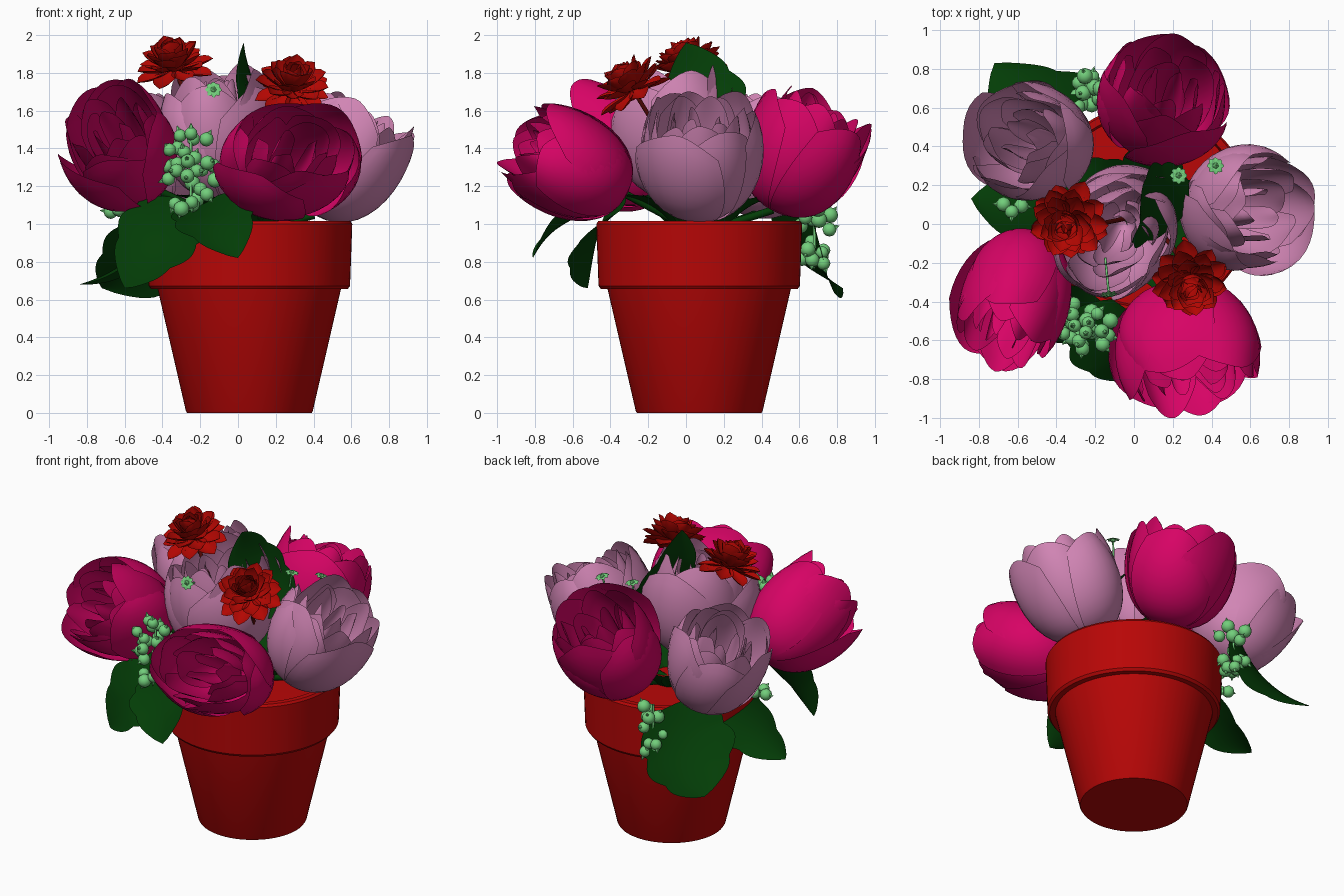
import bpy, bmesh, math, random
from mathutils import Vector, Matrix

random.seed(7)
if "Cube" in bpy.data.objects:
    bpy.data.objects.remove(bpy.data.objects["Cube"])


def material(name, rgb):
    m = bpy.data.materials.new(name)
    m.use_nodes = True
    m.diffuse_color = (*rgb, 1)
    m.node_tree.nodes["Principled BSDF"].inputs["Base Color"].default_value = (*rgb, 1)
    return m


TERRACOTTA = material("pot red", (0.48, 0.002, 0.002))
SCARLET = material("scarlet petal", (0.45, 0.002, 0.0005))
MAGENTA = material("magenta petal", (0.68, 0.001, 0.13))
MAUVE = material("mauve petal", (0.64, 0.235, 0.46))
LEAF = material("leaf green", (0.001, 0.046, 0.002))
BERRY = material("berry green", (0.17, 0.62, 0.2))
STEM = material("dark stem", (0.1, 0.003, 0.002))


def finish(bm, name, mat, angle=40):
    me = bpy.data.meshes.new(name)
    bm.to_mesh(me)
    bm.free()
    ob = bpy.data.objects.new(name, me)
    bpy.context.collection.objects.link(ob)
    me.materials.append(mat)
    bpy.ops.object.select_all(action='DESELECT')
    ob.select_set(True)
    bpy.context.view_layer.objects.active = ob
    bpy.ops.object.shade_smooth_by_angle(angle=math.radians(angle))
    return ob


def sheet(bm, func, nu, nv, mat):
    """Grid surface from func(u in -1..1, v in 0..1)."""
    rows = [[bm.verts.new(mat @ Vector(func(2 * i / nu - 1, j / nv)))
             for i in range(nu + 1)] for j in range(nv + 1)]
    for a, b in zip(rows, rows[1:]):
        for i in range(nu):
            bm.faces.new((a[i], a[i + 1], b[i + 1], b[i]))


def aim(pos, axis):
    q = Vector(axis).to_track_quat('Z', 'Y')
    return Matrix.Translation(pos) @ q.to_matrix().to_4x4()


# Pot, lathed in one piece with rim and filled top
def pot():
    bm = bmesh.new()
    profile = [(0, 0), (.33, 0), (.336, .01), (.485, .655), (.52, .655), (.533, .672),
               (.545, 1.0), (.535, 1.015), (.5, 1.015), (.49, .97), (0, .98)]
    vs = [bm.verts.new((r, 0, z)) for r, z in profile]
    edges = [bm.edges.new(p) for p in zip(vs, vs[1:])]
    bmesh.ops.spin(bm, geom=vs + edges, axis=(0, 0, 1), cent=(0, 0, 0),
                   angle=math.tau, steps=72)
    bmesh.ops.remove_doubles(bm, verts=bm.verts, dist=1e-4)
    bmesh.ops.recalc_face_normals(bm, faces=bm.faces)
    finish(bm, "flower_pot", TERRACOTTA, 30).location = (.06, .07, 0)


# Cupped bloom of nested rings of wide petals; rx and ry are the cup's half widths
def bloom(name, center, axis, mat, rx, ry, length):
    axis = Vector(axis).normalized()
    base = Vector(center) - axis * length * 0.5
    m = aim(base, axis)
    bm = bmesh.new()
    rings = [(1.0, .94, 3, 1.0), (.94, 1.0, 3, .98), (.8, 1.0, 4, .8),
             (.64, .99, 4, .8), (.48, .97, 3, .9), (.3, .94, 3, .85)]
    for k, (rs, hs, count, half) in enumerate(rings):
        for i in range(count):
            a0 = math.tau * i / count + k * 0.8 + random.uniform(-.2, .2)
            flare = random.uniform(-.12, .05)
            tall = hs * random.uniform(.92, 1.02)
            phase = random.uniform(0, 6)
            skew = random.uniform(-.07, .07)
            size = rs * random.uniform(.95, 1.02)

            def petal(u, v):
                t = 2.05 * v * (1 - .17 * abs(u) ** 1.7 + skew * u * v)
                r = size * (math.sin(t) ** .85 * (1 - .05 * u * v) + flare * v ** 3)
                r += .035 * math.sin(3.5 * u + phase) * v * v
                a = a0 + u * half * (1 - .22 * v ** 3)
                z = length * tall * (1 - math.cos(t)) / 1.46
                return rx * r * math.cos(a), ry * r * math.sin(a), z
            sheet(bm, petal, 12, 12, m)
    finish(bm, name, mat, 60)
    return base


# Flat blade along local x, used for leaves, small petals and sepals
def blade(bm, m, length, width, arch, cup, lobes=0, nu=4, nv=8):
    def f(u, v):
        w = max(0, math.sin(math.pi * (.1 + .9 * v) ** (.9 if lobes else 1.6))) ** .7
        w *= 1 + (.14 * abs(math.sin(lobes * math.pi * v)) if lobes else 0)
        return (length * v, width / 2 * u * w,
                arch * length * 4 * v * (1 - v) + cup * width * u * u * w)
    sheet(bm, f, nu, nv, m)


def leaf(name, base, tip, side, width, arch=.12):
    base, tip = Vector(base), Vector(tip)
    x = (tip - base).normalized()
    z = x.cross(Vector(side)).normalized()
    y = z.cross(x)
    m = Matrix.Translation(base) @ Matrix((x, y, z)).transposed().to_4x4()
    bm = bmesh.new()
    blade(bm, m, (tip - base).length, width, arch, .1, 3, 8, 24)
    finish(bm, name, LEAF, 60)


# Small many-petalled flower
def rosette(name, pos, axis):
    m = aim(pos, axis)
    bm = bmesh.new()
    layers = [(-12, 8, .2), (14, 9, .2), (36, 8, .19), (54, 7, .18), (70, 6, .17), (83, 4, .16)]
    for k, (elev, count, length) in enumerate(layers):
        for i in range(count):
            spin = Matrix.Rotation(math.tau * (i + k * .5) / count, 4, 'Z')
            tilt = Matrix.Rotation(-math.radians(elev + random.uniform(-8, 8)), 4, 'Y')
            blade(bm, m @ spin @ Matrix.Translation((.012, 0, 0)) @ tilt,
                  length * random.uniform(.9, 1.04), .12, -.08, .25)
    finish(bm, name, SCARLET, 60)


def stem(name, points, radius, mat):
    cu = bpy.data.curves.new(name, 'CURVE')
    cu.dimensions = '3D'
    cu.bevel_depth = radius
    cu.bevel_resolution = 2
    sp = cu.splines.new('POLY')
    sp.points.add(len(points) - 1)
    for p, co in zip(sp.points, points):
        p.co = (*co, 1)
    cu.materials.append(mat)
    bpy.context.collection.objects.link(bpy.data.objects.new(name, cu))


# Bunch of round berries, each with a small pointed tip
def berries(name, center, size, count):
    bm = bmesh.new()
    placed = []
    for _ in range(count * 40):
        d = Vector([random.uniform(-1, 1) for _ in range(3)])
        p = Vector(center) + Vector([a * b for a, b in zip(d, size)])
        if len(placed) < count and d.length < 1.1 and all((p - q).length > .055 for q in placed):
            placed.append(p)
            bmesh.ops.create_icosphere(bm, subdivisions=2, radius=random.uniform(.034, .044),
                                       matrix=Matrix.Translation(p))
            out = (p - Vector(center)).normalized()
            bmesh.ops.create_cone(bm, segments=5, radius1=.015, radius2=0, depth=.03,
                                  matrix=aim(p + out * .045, out))
    finish(bm, name, BERRY)
    low, high = Vector(center), Vector(center)
    low.z -= size[2] * .8
    high.z += size[2] * .8
    stem(name + "_stalk", [low, high], .008, BERRY)


# Tiny star-shaped sprig
def sprig(name, pos, axis):
    bm = bmesh.new()
    m = aim(pos, axis)
    for i in range(8):
        blade(bm, m @ Matrix.Rotation(math.tau * i / 8, 4, 'Z'), .045, .028, .1, .1)
    bmesh.ops.create_icosphere(bm, subdivisions=1, radius=.018, matrix=m)
    finish(bm, name, BERRY)
    stem(name + "_stalk", [pos, Vector(pos) - Vector(axis).normalized() * .2], .006, BERRY)


pot()

# Large blooms, each with a leaf and a stem beneath it
blooms = [
    ("magenta_bloom_right", (-.61, -.355, 1.39), (-.2, -.6, .36), MAGENTA, .31, .33, .68),
    ("magenta_bloom_front", (.26, -.61, 1.31), (.18, -.8, .42), MAGENTA, .41, .31, .66),
    ("magenta_bloom_back", (.145, .61, 1.36), (.1, .42, .8), MAGENTA, .36, .33, .65),
    ("mauve_bloom_back", (-.515, .42, 1.35), (-.33, .13, .85), MAUVE, .335, .33, .64),
    ("mauve_bloom_left", (.555, .075, 1.335), (.42, .02, .8), MAUVE, .355, .35, .65),
    ("mauve_bloom_middle", (-.08, -.04, 1.47), (-.08, -.12, 1), MAUVE, .32, .38, .68),
]
for name, c, ax, mat, rx, ry, l in blooms:
    b = bloom(name, c, ax, mat, rx, ry, l)
    soil = Vector((.06, .07, .95))
    stem(name + "_stem", [b, b.lerp(soil, .6), soil], .02, LEAF)
    d = (Vector(c) - soil) * Vector((1, 1, 0)).length
    d = Vector((d.x, d.y, 0)).normalized()
    leaf(name + "_leaf", soil + d * .12, soil + d * .46 + Vector((0, 0, .2)),
         (-d.y, d.x, 0), .28)

# Small red flowers on thin stems
for name, p, ax, foot in [("red_flower_high", (-.34, .02, 1.82), (-.15, -.35, 1), (-.18, 0, 1.5)),
                          ("red_flower_low", (.29, -.28, 1.71), (.1, -.6, .95), (.2, -.12, 1.45))]:
    rosette(name, p, ax)
    stem(name + "_stem", [p, foot, (.06, .05, 1)], .012, STEM)

# Drooping leaves and one upright leaf
leaf("leaf_back", (-.3, .63, 1.08), (-.72, .83, .66), (1, .1, .2), .54)
leaf("leaf_front", (-.2, -.4, 1.1), (0, -.81, .82), (1, .2, .35), .4)
leaf("leaf_front_right", (-.25, -.34, 1.08), (-.6, -.52, .66), (1, -.4, -.4), .42)
leaf("leaf_side", (-.36, .09, 1.1), (-.84, .13, .68), (.2, 1, 0), .42)
leaf("leaf_upright", (.28, .12, 1.46), (.03, .0, 1.96), (.35, 1, -.05), .42)

# Berries and sprigs
berries("berry_bunch_front", (-.25, -.53, 1.28), (.13, .12, .22), 28)
berries("berry_bunch_back", (-.23, .68, .94), (.09, .09, .2), 16)
berries("berry_bunch_side", (-.63, .1, 1.06), (.05, .04, .03), 3)
for i, (p, ax) in enumerate([((.23, .25, 1.64), (.1, .1, 1)), ((.42, .3, 1.65), (.2, .2, 1)),
                             ((-.13, -.36, 1.71), (.1, -1, .4))]):
    sprig("sprig_%d" % i, p, ax)
